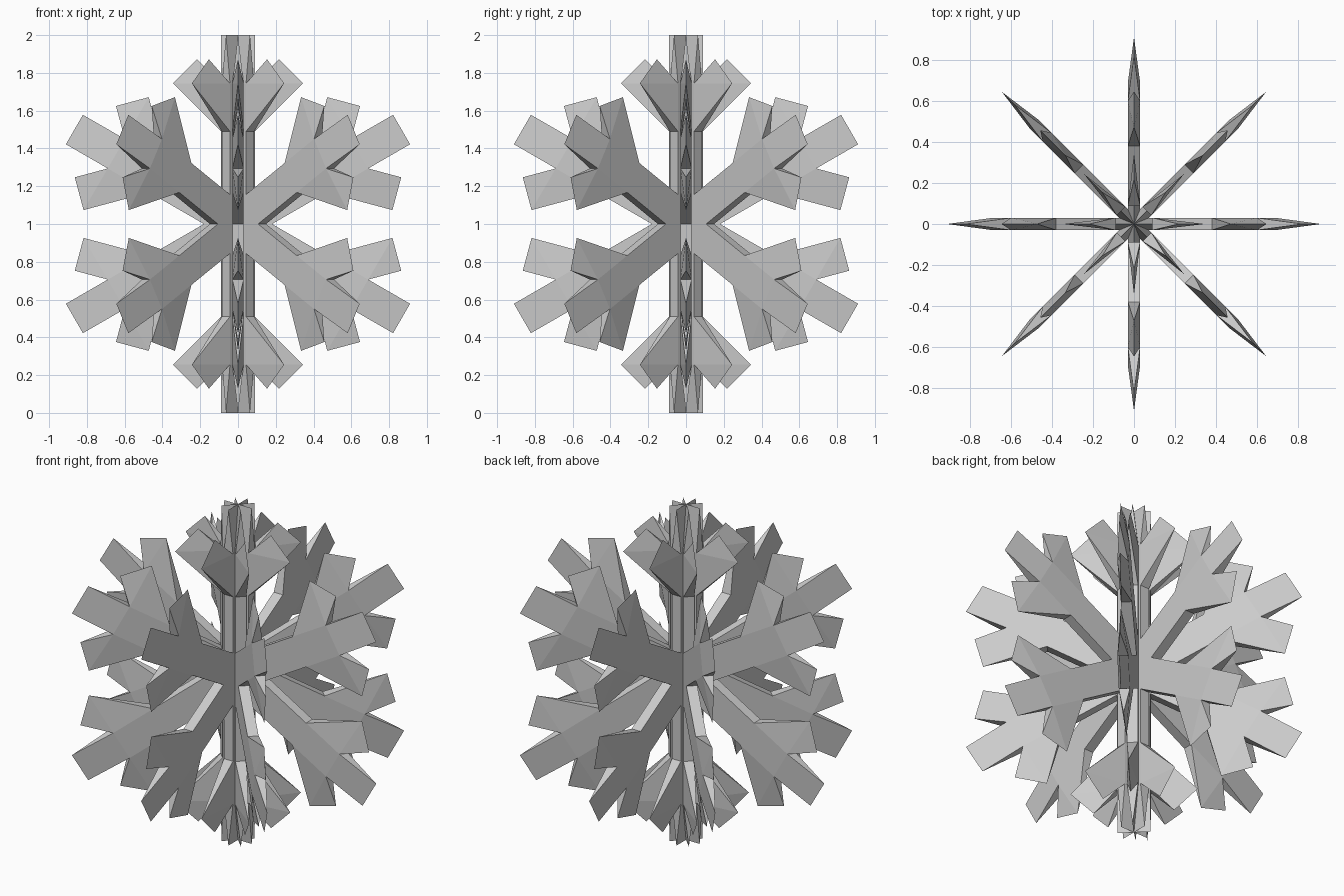
import bpy, bmesh
from math import sin, cos, radians
from mathutils import Matrix, Vector

if "Cube" in bpy.data.objects:
    bpy.data.objects.remove(bpy.data.objects["Cube"], do_unlink=True)

HALF = 0.03          # half thickness of a flake
W = 0.09             # half width of an arm

ice = bpy.data.materials.new("pale grey")
ice.use_nodes = True
colour = (0.6, 0.6, 0.6, 1)
ice.diffuse_color = colour
ice.node_tree.nodes["Principled BSDF"].inputs["Base Color"].default_value = colour

# One half of an arm: distance along it, distance sideways, half thickness
ARM = {
    "crotch": (0.156, W, HALF),
    "elbow": (0.49, W, HALF),
    "branch_out": (0.745, 0.345, 0),
    "branch_in": (0.872, 0.218, 0),
    "notch": (0.744, W, HALF),
    "tip": (1.0, W, 0),
}


def build_flake():
    """Six-armed flake standing in the xz plane, with sharp-edged tips."""
    bm = bmesh.new()

    def point(name, angle, mirror, side):
        u, v, t = ARM[name]
        v *= mirror
        return Vector((u * cos(angle) - v * sin(angle), side * t,
                       u * sin(angle) + v * cos(angle)))

    def face(points):
        # Skip repeated points where the flake thins to an edge
        unique = []
        for p in points:
            if all((p - q).length > 1e-5 for q in unique):
                unique.append(p)
        bm.faces.new([bm.verts.new(p) for p in unique])

    for k in range(6):
        angle = radians(30 + 60 * k)
        for side in (-1, 1):
            def p(name, mirror):
                return point(name, angle, mirror, side)

            # Flat arm body and tapered arm end
            face([Vector((0, side * HALF, 0)), p("crotch", -1), p("elbow", -1),
                  p("notch", -1), p("notch", 1), p("elbow", 1), p("crotch", 1)])
            face([p("notch", -1), p("tip", -1), p("tip", 1), p("notch", 1)])
            # Tapered side branches
            for m in (-1, 1):
                face([p("elbow", m), p("branch_out", m), p("notch", m)])
                face([p("notch", m), p("branch_out", m), p("branch_in", m)])
        # Walls around the outline
        for m in (-1, 1):
            for a, b in (("crotch", "elbow"), ("elbow", "branch_out"),
                         ("branch_in", "notch"), ("notch", "tip")):
                face([point(a, angle, m, -1), point(b, angle, m, -1),
                      point(b, angle, m, 1), point(a, angle, m, 1)])

    bmesh.ops.remove_doubles(bm, verts=bm.verts, dist=0.001)
    bmesh.ops.recalc_face_normals(bm, faces=bm.faces)
    mesh = bpy.data.meshes.new("flake")
    bm.to_mesh(mesh)
    bm.free()
    mesh.materials.append(ice)
    return mesh


# Four flakes crossing on the vertical axis
flake = build_flake()
for i, name in enumerate(("front_flake", "diagonal_flake_a",
                          "side_flake", "diagonal_flake_b")):
    obj = bpy.data.objects.new(name, flake)
    obj.matrix_world = Matrix.Translation((0, 0, 1)) @ Matrix.Rotation(radians(45 * i), 4, "Z")
    bpy.context.collection.objects.link(obj)
